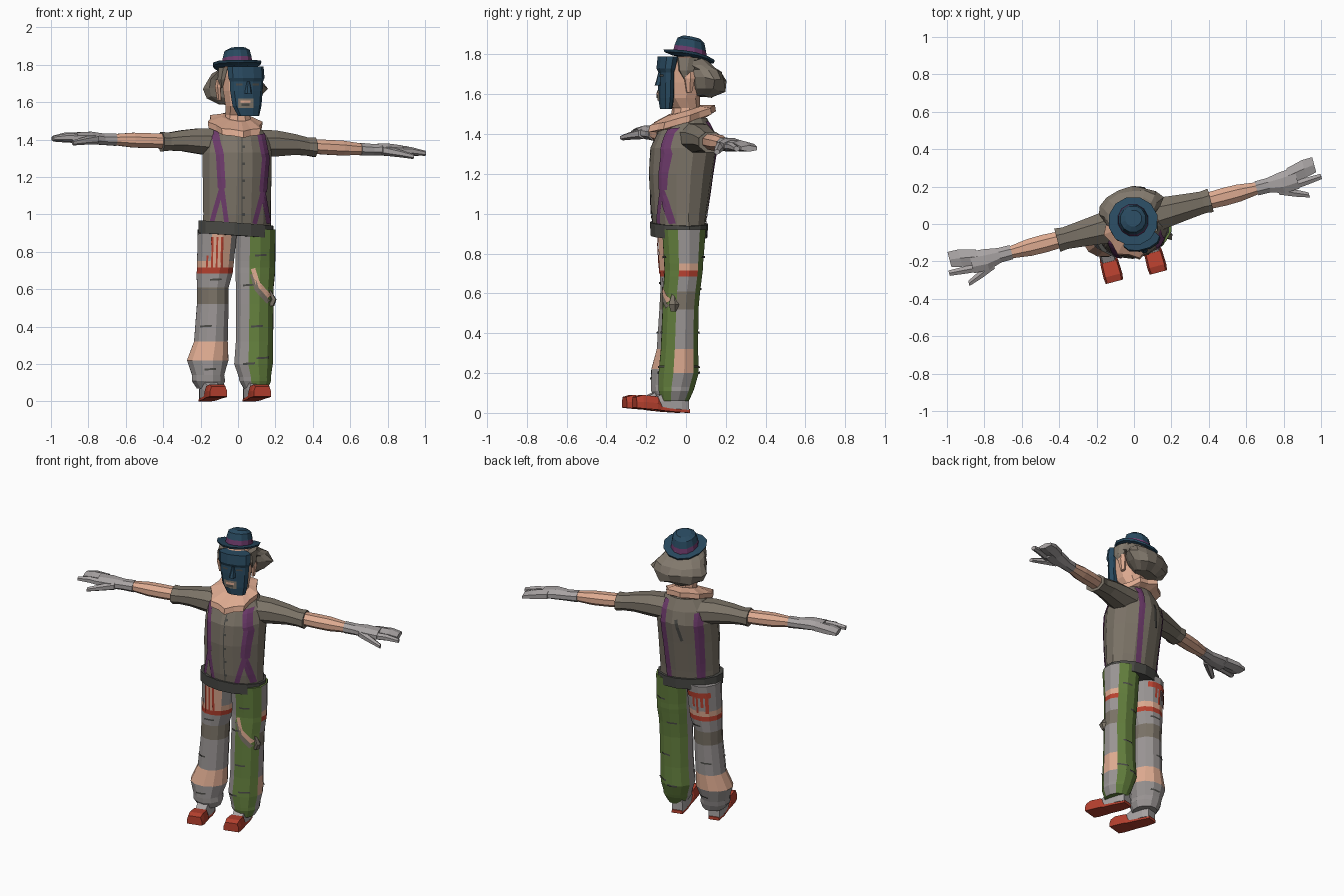
import bpy, bmesh, math, random
from mathutils import Vector
from mathutils.bvhtree import BVHTree

if "Cube" in bpy.data.objects:
    bpy.data.objects.remove(bpy.data.objects["Cube"])
random.seed(4)
YAW = math.radians(15)
C, S = math.cos(YAW), math.sin(YAW)
PALETTE = {"shirt_taupe": "7A7266", "skin": "DDAA90", "trouser_grey": "9A9594",
           "trouser_green": "64803E", "shoe_red": "B8412F", "strap_purple": "6E3B6C",
           "belt_dark": "4B4B47", "hat_blue": "294A60", "glove_grey": "A8A3A3",
           "hair_grey": "81786C"}


def linear(h):
    v = int(h, 16) / 255
    return v / 12.92 if v < 0.04 else ((v + 0.055) / 1.055) ** 2.4


MATS = {}
for key, code in PALETTE.items():
    m = bpy.data.materials.new(key)
    m.use_nodes = True
    col = [linear(code[i:i + 2]) for i in (0, 2, 4)] + [1]
    m.diffuse_color = col
    bsdf = m.node_tree.nodes["Principled BSDF"]
    bsdf.inputs["Base Color"].default_value = col
    bsdf.inputs["Roughness"].default_value = 0.9
    MATS[key] = m
TREES = {}


def finish(name, bm, mats):
    me = bpy.data.meshes.new(name)
    bm.to_mesh(me)
    bm.free()
    for k in mats:
        me.materials.append(MATS[k])
    bpy.context.collection.objects.link(bpy.data.objects.new(name, me))


def skin(name, rings, mats, rule=None):
    """Bridge rings of points into a capped solid; rule(row, normal) picks the material."""
    bm = bmesh.new()
    loops = [[bm.verts.new(p) for p in r] for r in rings]
    n = len(loops[0])
    rows = {}
    for r in range(len(loops) - 1):
        for i in range(n):
            j = (i + 1) % n
            rows[bm.faces.new((loops[r][i], loops[r][j], loops[r + 1][j], loops[r + 1][i]))] = r
    rows[bm.faces.new(loops[0])] = 0
    rows[bm.faces.new(loops[-1])] = len(loops) - 2
    bmesh.ops.recalc_face_normals(bm, faces=bm.faces)
    if rule:
        for f, r in rows.items():
            local = Vector((C * f.normal.x + S * f.normal.y, C * f.normal.y - S * f.normal.x, f.normal.z))
            f.material_index = mats.index(rule(r, local))
    TREES[name] = BVHTree.FromBMesh(bm)
    finish(name, bm, mats)


def loft(name, rings, mats, n=12, tilt=0, roll=0, curl=0, frill=0, jitter=0, rule=None):
    """Stack of turned ellipses: centre x, y, z, half width, half depth."""
    out = []
    for cx, cy, z, a, b in rings:
        ring = []
        for i in range(n):
            t = math.tau * i / n
            k = 1 + random.uniform(-jitter, jitter) + frill * (-1) ** i
            u, v = a * k * math.cos(t), b * k * math.sin(t)
            dz = tilt * v + roll * u + curl * u * u + random.uniform(-jitter, jitter) * 0.1
            ring.append(Vector((cx + C * u - S * v, cy + S * u + C * v, z + dz)))
        out.append(ring)
    skin(name, out, mats, rule)


def limb(name, s, sections, mat, n=8):
    """Tube along an arm: distance, sideways offset, lift, half width, half height."""
    out = []
    for t, off, dz, w, h in sections:
        zc = 1.38 + 0.03 * t if s < 0 else 1.385 - 0.055 * t
        ring = []
        for i in range(n):
            a = math.tau * (i + 0.5) / n
            o = off + w * math.cos(a)
            ring.append(Vector((s * t - S * o, 0.26 * s * t + 0.02 + C * o, zc + dz + h * math.sin(a))))
        out.append(ring)
    skin(name, out, [mat])


def plate(name, target, pts, width, mat, front=True, lift=0.006):
    """Thin band laid onto a part along a path of x, z points."""
    d = 1 if front else -1
    bm = bmesh.new()
    prev = None
    for (x0, z0), (x1, z1) in zip(pts, pts[1:]):
        side = Vector((-(z1 - z0), x1 - x0)).normalized() * width / 2
        for k in range(7):
            x, z = x0 + (x1 - x0) * k / 6, z0 + (z1 - z0) * k / 6
            row = []
            for e in (-1, 0, 1):
                hit = TREES[target].ray_cast(Vector((x + e * side.x, -2 * d, z + e * side.y)), Vector((0, d, 0)))
                if hit[0]:
                    row.append(bm.verts.new(hit[0] + hit[1] * lift))
            if len(row) < 3:
                prev = None
                continue
            if prev:
                for q in (0, 1):
                    bm.faces.new((prev[q], prev[q + 1], row[q + 1], row[q]))
            prev = row
    bmesh.ops.recalc_face_normals(bm, faces=bm.faces)
    for f in bm.faces:
        if f.normal.y * d > 0:
            f.normal_flip()
    finish(name, bm, [mat])


# Torso and belt
loft("shirt_body", [(-.005, -.035, .92, .19, .125), (-.005, -.035, 1.0, .187, .137), (-.005, -.025, 1.2, .19, .16),
                    (-.005, -.01, 1.33, .19, .168), (-.005, 0, 1.41, .175, .14), (-.005, .01, 1.48, .11, .095)],
     ["shirt_taupe"], n=14)
loft("belt", [(-.01, -.035, .885, .207, .138), (-.01, -.035, .953, .207, .143)], ["belt_dark"], n=14, roll=-.07)
plate("buckle", "belt", [(-.02, .905), (.06, .905)], .085, "belt_dark", lift=.009)

# Suspenders: front straps fork above the belt, back straps run straight
for side, top, fork, ends in (("right", [(-.13, 1.47), (-.095, 1.32)], (-.085, 1.14), (-.14, -.06)),
                              ("left", [(.115, 1.45), (.145, 1.3)], (.13, 1.12), (.16, .085))):
    plate(side + "_strap", "shirt_body", top + [fork], .04, "strap_purple")
    for k, e in enumerate(ends):
        plate(f"{side}_strap_fork_{k}", "shirt_body", [fork, (e, .95)], .025, "strap_purple")
for side, pts in (("left", [(.06, 1.46), (.06, 1.3), (.05, .94)]), ("right", [(-.14, 1.46), (-.148, 1.3), (-.135, .94)])):
    plate(side + "_back_strap", "shirt_body", pts, .038, "strap_purple", front=False)
plate("placket", "shirt_body", [(.02, .95), (.02, 1.43)], .006, "belt_dark")
for k in range(5):
    plate(f"button_{k}", "shirt_body", [(.022, 1.0 + .09 * k), (.036, 1.0 + .09 * k)], .014, "belt_dark")
plate("back_tear", "shirt_body", [(-.03, 1.36), (-.06, 1.22)], .02, "belt_dark", front=False)

# Neck, head, collar
loft("head", [(0, -.005, 1.43, .085, .08), (0, 0, 1.53, .068, .07), (.01, -.02, 1.58, .08, .09),
              (.01, -.02, 1.66, .092, .1), (.01, -.01, 1.74, .097, .11), (0, .01, 1.79, .085, .095)], ["skin"], n=10)
loft("ruffled_collar", [(-.01, -.015, 1.45, .1, .11), (-.015, -.02, 1.462, .138, .165), (-.015, -.018, 1.495, .142, .158),
                        (-.005, -.005, 1.52, .08, .085)], ["skin"], n=16, tilt=.3, frill=.07)
for s, nm in ((1, "left"), (-1, "right")):
    loft(nm + "_ear", [(s * .1, s * .026 - .01, 1.61, .012, .015), (s * .108, s * .028 - .01, 1.68, .016, .03),
                       (s * .105, s * .028 - .01, 1.72, .012, .02)], ["skin"], n=6)

# Painted face
loft("face", [(.057, -.1, 1.525, .058, .028), (.048, -.1, 1.58, .08, .036), (.045, -.1, 1.66, .09, .036),
              (.045, -.1, 1.71, .092, .034), (.045, -.1, 1.73, .1, .044), (.04, -.09, 1.79, .1, .048)],
     ["hat_blue"], n=10)
loft("nose", [(.055, -.138, 1.645, .02, .02), (.055, -.132, 1.67, .016, .018), (.055, -.13, 1.71, .008, .01)],
     ["hat_blue"], n=6)
plate("lips", "face", [(.0, 1.595), (.08, 1.595)], .05, "hair_grey")
plate("teeth", "face", [(.015, 1.602), (.065, 1.602)], .014, "skin", lift=.009)
plate("mouth_gap", "face", [(.02, 1.587), (.06, 1.587)], .014, "belt_dark", lift=.009)
for k, x in enumerate((-.01, .075)):
    plate(f"eye_{k}", "face", [(x, 1.695), (x + .035, 1.695)], .01, "belt_dark")

# Hair: ragged fringe flaring out at the back, tucked under the hat
loft("hair", [(-.02, .085, 1.59, .085, .05), (-.025, .1, 1.625, .15, .088), (-.022, .095, 1.675, .175, .1),
              (-.02, .075, 1.715, .155, .098), (-.01, .045, 1.745, .128, .098), (0, .02, 1.775, .112, .09)],
     ["hair_grey"], n=14, jitter=.08, tilt=-.08)
for s, nm in ((1, "left"), (-1, "right")):
    loft(nm + "_sideburn", [(s * .098 + .01, s * .026 - .025, 1.675, .006, .012), (s * .1 + .01, s * .026 - .025, 1.72, .02, .042),
                            (s * .09 + .01, s * .024 - .015, 1.785, .024, .06)], ["hair_grey"], n=6)

# Hat with curled brim and ribbon
loft("hat", [(-.005, .02, 1.775, .08, .09), (-.005, .015, 1.783, .128, .127), (-.005, .015, 1.795, .134, .132),
             (-.005, .02, 1.797, .083, .088), (-.005, .022, 1.828, .08, .082), (-.005, .025, 1.868, .07, .07),
             (-.003, .03, 1.885, .045, .045)], ["hat_blue", "strap_purple"], n=12, tilt=-.23, curl=.9,
     rule=lambda r, nrm: "strap_purple" if r == 3 else "hat_blue")

# Arms and gloves
for s, nm in ((1, "left"), (-1, "right")):
    limb(nm + "_sleeve", s, [(.1, 0, 0, .1, .08), (.2, 0, .005, .085, .075), (.3, 0, .005, .072, .06),
                             (.37, 0, -.002, .064, .052), (.41, 0, -.004, .07, .056)], "shirt_taupe")
    limb(nm + "_forearm", s, [(.38, 0, 0, .047, .042), (.48, 0, 0, .052, .043), (.56, 0, 0, .05, .043),
                              (.68, 0, 0, .032, .03)], "skin")
    limb(nm + "_glove", s, [(.655, 0, 0, .042, .036), (.72, 0, 0, .043, .033), (.79, -.005, .005, .062, .036),
                            (.87, 0, .005, .064, .029)], "glove_grey")
    limb(nm + "_fingers", s, [(.83, .022, .005, .047, .03), (.92, .038, .003, .055, .026),
                              (.975, .045, -.004, .048, .016)], "glove_grey", 6)
    limb(nm + "_index_finger", s, [(.84, -.035, 0, .026, .024), (.92, -.03, .004, .022, .021),
                                   (.995, -.025, -.004, .017, .014)], "glove_grey", 6)
    limb(nm + "_thumb", s, [(.76, -.035, 0, .032, .028), (.84, -.075, -.012, .024, .021),
                            (.91, -.105, -.025, .016, .014)], "glove_grey", 6)


# Trousers: patched grey bands, with green front and back on the left leg
def patched(row, nrm):
    if row == 0 and nrm.y < -.8:
        return "skin"
    return {1: "skin", 2: "shoe_red", 4: "shirt_taupe", 6: "skin"}.get(row, "trouser_grey")


def green_patched(row, nrm):
    if nrm.x < -.8 or (nrm.x < -.5 and nrm.y < 0):
        return "trouser_grey"
    return patched(row, nrm) if nrm.x > .8 else "trouser_green"


LEG_MATS = ["trouser_grey", "skin", "shoe_red", "shirt_taupe", "trouser_green"]
loft("right_trouser_leg", [(-.11, -.03, .92, .108, .117), (-.12, -.034, .75, .102, .103), (-.122, -.035, .715, .1, .1),
                           (-.125, -.035, .685, .1, .098), (-.135, -.04, .61, .087, .092), (-.135, -.045, .52, .087, .092),
                           (-.145, -.055, .32, .093, .095), (-.162, -.07, .22, .115, .107), (-.16, -.082, .14, .088, .098),
                           (-.158, -.084, .11, .092, .094), (-.152, -.08, .07, .07, .078)], LEG_MATS, rule=patched)
loft("left_trouser_leg", [(.093, -.01, .92, .11, .114), (.093, -.012, .75, .11, .1), (.092, -.012, .715, .11, .098),
                          (.092, -.015, .685, .11, .097), (.09, -.022, .61, .104, .095), (.09, -.028, .52, .104, .092),
                          (.088, -.033, .32, .103, .096), (.083, -.037, .2, .107, .104), (.09, -.047, .13, .088, .094),
                          (.092, -.05, .11, .088, .09), (.095, -.055, .06, .06, .072)], LEG_MATS, rule=green_patched)

# Red drips, rips and dark stitches
for k in range(4):
    x = -.165 + .025 * k
    plate(f"drip_{k}", "right_trouser_leg", [(x, .7), (x + .005, .78 + .1 * (k % 2 or k == 2))], .01, "shoe_red")
    plate(f"back_drip_{k}", "right_trouser_leg", [(x - .02, .87), (x - .02, .74 + .04 * (k % 2))], .015,
          "shoe_red", front=False)
plate("back_red_hem", "right_trouser_leg", [(-.2, .86), (-.06, .86)], .035, "shoe_red", front=False)
for k, (leg, x, z) in enumerate([("left", .06, .62), ("left", .1, .4), ("left", .13, .23), ("left", .06, .2),
                                 ("left", .12, .78), ("right", -.17, .4), ("right", -.15, .17), ("right", -.12, .65)]):
    for front in (True, False):
        plate(f"stitch_{k}_{'front' if front else 'back'}", leg + "_trouser_leg",
              [(x - .03, z), (x + .03, z + .004)], .01, "belt_dark", front)
plate("knee_rip", "left_trouser_leg", [(.08, .71), (.105, .63), (.165, .56)], .024, "skin")
plate("knee_rip_edge", "left_trouser_leg", [(.075, .68), (.1, .6), (.16, .53)], .024, "shirt_taupe")
loft("torn_flap", [(.175, -.06, .51, .02, .02), (.19, -.06, .545, .016, .03), (.165, -.06, .6, .008, .012)],
     ["shirt_taupe"], n=5)


# Shoes with grey uppers
def shoe_part(name, origin, sections, mat):
    rings = []
    for f, w, z0, z1 in sections:
        ring = []
        for u, z in ((-w, z0), (w, z0), (w, (z0 + z1) / 2), (w * .8, z1), (-w * .8, z1), (-w, (z0 + z1) / 2)):
            ring.append(Vector((origin[0] + C * u + S * f, origin[1] + S * u - C * f, z)))
        rings.append(ring)
    skin(name, rings, [mat])


for nm, origin in (("right", (-.165, -.082)), ("left", (.07, -.032))):
    shoe_part(nm + "_shoe", origin, [(-.045, .035, 0, .02), (.03, .044, .005, .03), (.1, .044, .012, .04),
                                     (.125, .049, .016, .082), (.2, .052, .022, .09), (.235, .048, .026, .08)], "shoe_red")
    shoe_part(nm + "_shoe_upper", origin, [(-.04, .034, .015, .1), (0, .043, .018, .13), (.06, .043, .02, .115),
                                           (.13, .04, .025, .078)], "glove_grey")
